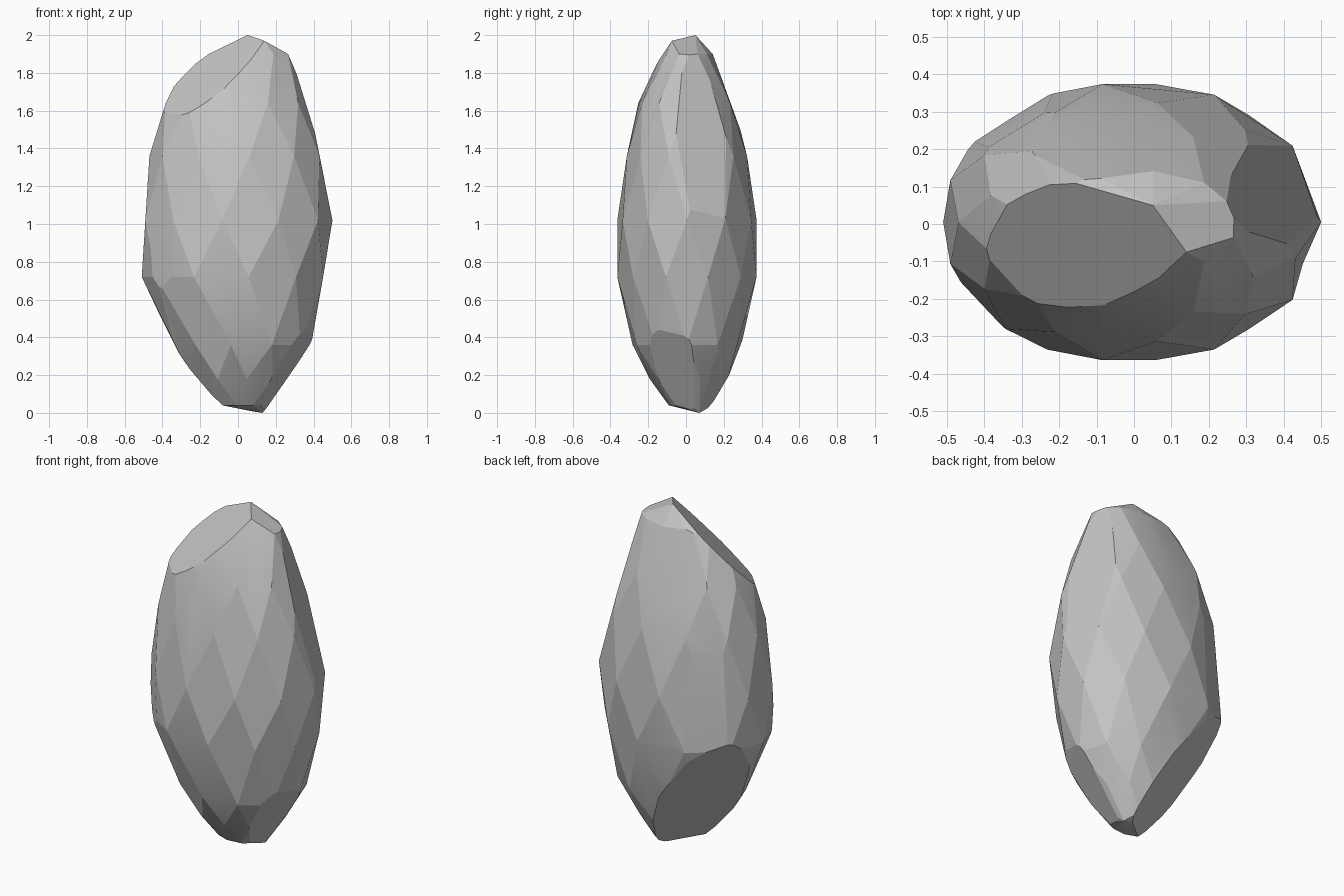
import bpy
import bmesh
from math import cos, sin, tau, radians, copysign
from mathutils import Vector

default_cube = bpy.data.objects.get("Cube")
if default_cube:
    bpy.data.objects.remove(default_cube, do_unlink=True)

# Stone colour
stone = bpy.data.materials.new("stone grey")
stone.use_nodes = True
stone.diffuse_color = (0.55, 0.55, 0.55, 1)
stone.node_tree.nodes["Principled BSDF"].inputs["Base Color"].default_value = (0.55, 0.55, 0.55, 1)

# Profile of the boulder: height, x range, y range
LEVELS = [
    (0.04, -0.13, 0.16, -0.09, 0.15),
    (0.18, -0.25, 0.26, -0.19, 0.22),
    (0.36, -0.34, 0.38, -0.28, 0.29),
    (0.72, -0.50, 0.46, -0.36, 0.37),
    (1.02, -0.50, 0.49, -0.36, 0.37),
    (1.36, -0.46, 0.44, -0.31, 0.32),
    (1.64, -0.39, 0.37, -0.25, 0.25),
    (1.90, -0.25, 0.27, -0.13, 0.14),
]
SIDES = 11
FULLNESS = 0.95

# Facets struck off the boulder: point on the facet, outward direction
CHISELS = [
    ((0.05, 0.05, 2.0), (-0.49, -0.52, 0.70)),      # sloping crown
    ((0.25, 0.05, 1.9), (0.45, 0.1, 0.89)),         # tip
    ((-0.09, 0.34, 0.5), (-0.62, 0.58, -0.52)),     # undercut at the back
    ((0.14, 0.06, 0), (0.77, -0.34, -0.54)),        # undercut at the side
    ((-0.23, -0.23, 0.38), (-0.7, -0.7, -0.6)),     # undercuts at the front
    ((0, -0.21, 0.2), (0.05, -0.9, -0.42)),
    ((-0.22, -0.22, 1.7), (-0.7, -0.7, 0.33)),      # front corner, top to bottom
    ((-0.31, -0.31, 1.2), (-0.7, -0.7, 0.15)),
    ((-0.31, -0.31, 0.9), (-0.7, -0.7, -0.04)),
    ((0.47, -0.05, 1.25), (0.88, 0.36, 0.24)),      # broad side faces
    ((0.475, -0.05, 0.8), (0.98, 0.06, -0.17)),
    ((0.24, -0.33, 0.85), (0.45, -0.88, -0.06)),
    ((-0.3, 0.28, 1.0), (-0.52, 0.85, 0.06)),       # broad back faces
    ((-0.05, 0.28, 1.5), (-0.15, 0.92, 0.34)),
]


def rounded(value):
    """Push a sine or cosine outward for a fuller outline."""
    return copysign(abs(value) ** FULLNESS, value)


def ring(z, x0, x1, y0, y1, turn):
    """One cross-section of the boulder."""
    grow = 1.02
    for i in range(SIDES):
        a = tau * (i + turn) / SIDES
        yield Vector(((x0 + x1) / 2 + rounded(cos(a)) * grow * (x1 - x0) / 2,
                      (y0 + y1) / 2 + rounded(sin(a)) * grow * (y1 - y0) / 2, z))


# Rough body: hull around staggered cross-sections
bm = bmesh.new()
for n, level in enumerate(LEVELS):
    for point in ring(*level, turn=0.5 * (n % 2)):
        bm.verts.new(point)
for tip in ((0.05, 0.05, 2), (0.14, -0.075, 1.97), (0.13, 0.07, 0)):
    bm.verts.new(tip)
bmesh.ops.convex_hull(bm, input=bm.verts)
loose = [v for v in bm.verts if not v.link_faces]
bmesh.ops.delete(bm, geom=loose, context='VERTS')

# Strike off the facets and close each cut
for point, direction in CHISELS:
    cut = bmesh.ops.bisect_plane(
        bm, geom=bm.verts[:] + bm.edges[:] + bm.faces[:], dist=0.0001,
        plane_co=point, plane_no=Vector(direction).normalized(), clear_outer=True)
    rim = [e for e in cut["geom_cut"] if isinstance(e, bmesh.types.BMEdge)]
    if rim:
        bmesh.ops.contextual_create(bm, geom=rim)

# Merge slivers into broad facets
bmesh.ops.remove_doubles(bm, verts=bm.verts, dist=0.015)
bmesh.ops.dissolve_limit(bm, angle_limit=radians(7), verts=bm.verts, edges=bm.edges)
bmesh.ops.recalc_face_normals(bm, faces=bm.faces)

# Stand on the ground
lowest = min(v.co.z for v in bm.verts)
bmesh.ops.translate(bm, verts=bm.verts, vec=(0, 0, -lowest))

mesh = bpy.data.meshes.new("boulder")
bm.to_mesh(mesh)
bm.free()
mesh.materials.append(stone)
boulder = bpy.data.objects.new("boulder", mesh)
bpy.context.collection.objects.link(boulder)

# Soften only the shallow edges
bpy.ops.object.select_all(action='DESELECT')
boulder.select_set(True)
bpy.context.view_layer.objects.active = boulder
bpy.ops.object.shade_smooth_by_angle(angle=radians(12))
